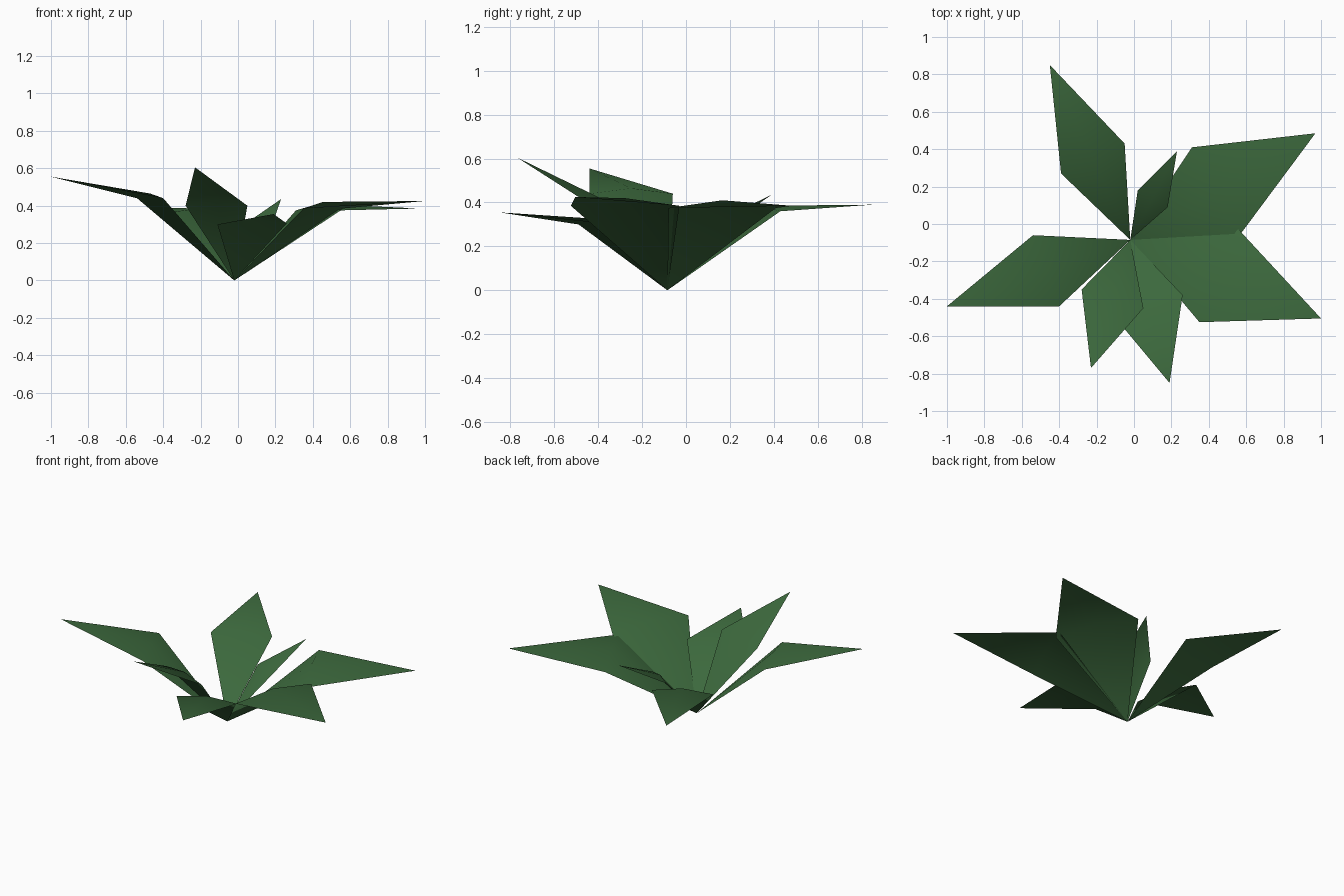
import bpy
import bmesh
import math
from mathutils import Vector

cube = bpy.data.objects.get("Cube")
if cube:
    bpy.data.objects.remove(cube, do_unlink=True)

# One flat leaf green
green = bpy.data.materials.new("leaf_green")
green.use_nodes = True
colour = (0.045, 0.14, 0.046, 1)
green.diffuse_color = colour
bsdf = green.node_tree.nodes["Principled BSDF"]
bsdf.inputs["Base Color"].default_value = colour
bsdf.inputs["Roughness"].default_value = 0.9

ROOT = Vector((-0.02, -0.085, 0))


def leaf(name, right, tip, left, ridge):
    """Diamond leaf from the shared root, with its middle lifted into a ridge."""
    right, tip, left = Vector(right), Vector(tip), Vector(left)
    middle = (left + right) / 2 + Vector((0, 0, ridge))
    bm = bmesh.new()
    rim = [bm.verts.new(p) for p in (ROOT, right, tip, left)]
    centre = bm.verts.new(middle)
    for i in range(4):
        bm.faces.new((rim[i], rim[(i + 1) % 4], centre))
    for face in bm.faces:
        face.smooth = True
    mesh = bpy.data.meshes.new(name)
    bm.to_mesh(mesh)
    bm.free()
    mesh.materials.append(green)
    obj = bpy.data.objects.new(name, mesh)
    bpy.context.collection.objects.link(obj)


# Leaves, counter-clockwise: right corner, tip, left corner, ridge lift
leaf("leaf_back_right", (-0.05, 0.43, 0.36), (-0.45, 0.85, 0.39), (-0.39, 0.27, 0.36), 0.025)
leaf("leaf_back_small", (0.18, 0.09, 0.29), (0.23, 0.39, 0.435), (0.02, 0.18, 0.29), 0.02)
leaf("leaf_back_left", (0.55, -0.08, 0.375), (0.97, 0.485, 0.385), (0.31, 0.41, 0.375), 0.035)
leaf("leaf_front_left", (0.35, -0.525, 0.385), (1.0, -0.505, 0.425), (0.56, -0.03, 0.385), 0.035)
leaf("leaf_front", (-0.11, -0.49, 0.30), (0.19, -0.85, 0.355), (0.26, -0.38, 0.305), 0.025)
leaf("leaf_front_small", (-0.28, -0.35, 0.40), (-0.23, -0.77, 0.605), (0.05, -0.45, 0.40), 0.025)
leaf("leaf_right", (-0.54, -0.06, 0.44), (-1.0, -0.44, 0.555), (-0.40, -0.44, 0.44), 0.025)
